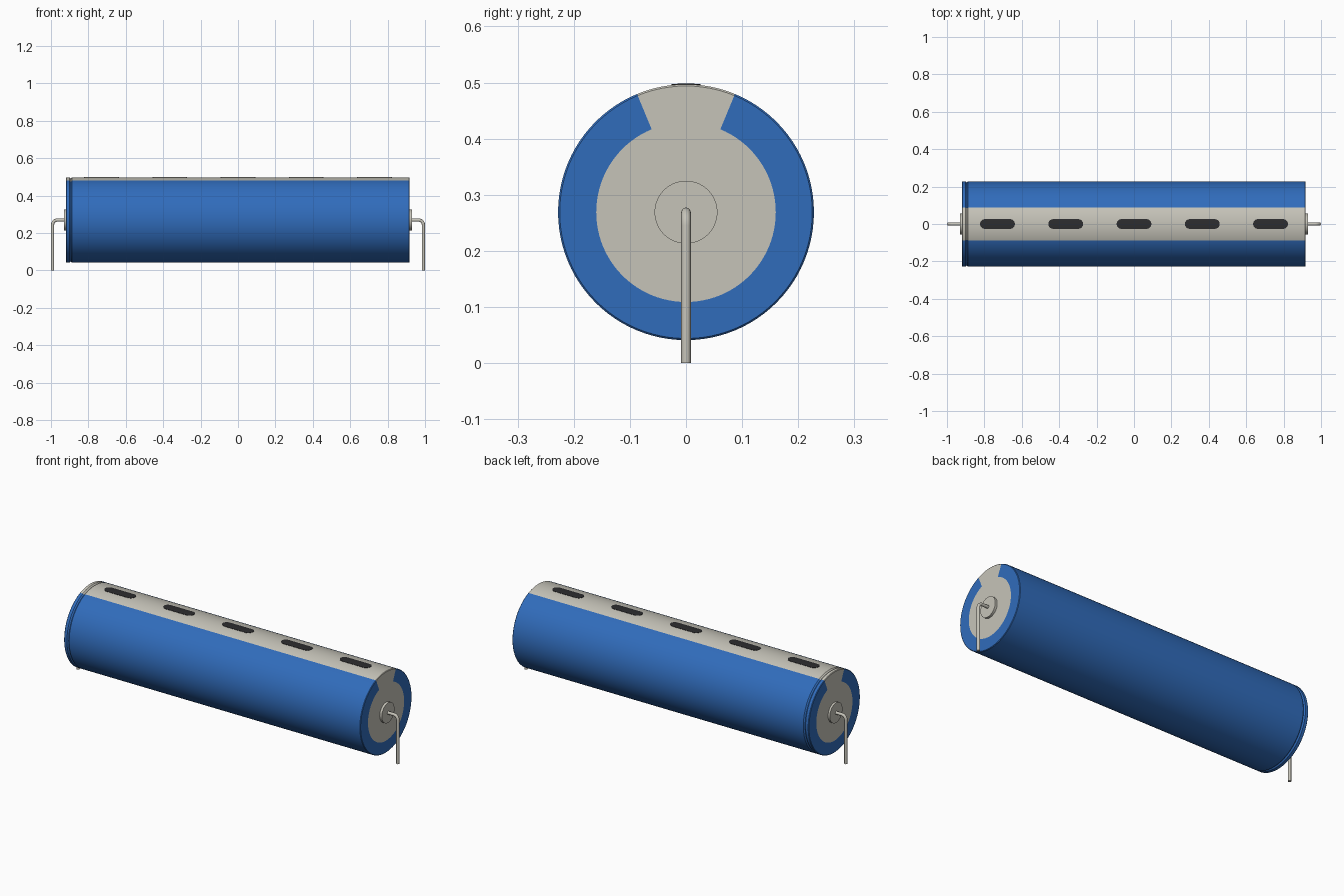
import bpy, bmesh, math

if "Cube" in bpy.data.objects:
    bpy.data.objects.remove(bpy.data.objects["Cube"], do_unlink=True)

AXIS_Z, RADIUS, SEGMENTS = 0.269, 0.228, 96
STRIPE_ANGLE = math.radians(22.5)


def material(name, rgb, roughness=0.5):
    m = bpy.data.materials.new(name)
    m.use_nodes = True
    m.diffuse_color = (*rgb, 1)
    bsdf = m.node_tree.nodes["Principled BSDF"]
    bsdf.inputs["Base Color"].default_value = (*rgb, 1)
    bsdf.inputs["Roughness"].default_value = roughness
    return m


BLUE = material("sleeve blue", (0.030, 0.150, 0.500))
SILVER = material("silver grey", (0.565, 0.550, 0.485))
DARK = material("mark charcoal", (0.026, 0.026, 0.028))


def finish(name, bm, mats):
    bmesh.ops.recalc_face_normals(bm, faces=bm.faces[:])
    mesh = bpy.data.meshes.new(name)
    bm.to_mesh(mesh)
    bm.free()
    for m in mats:
        mesh.materials.append(m)
    obj = bpy.data.objects.new(name, mesh)
    bpy.context.collection.objects.link(obj)
    smooth(obj)
    return obj


def smooth(obj):
    bpy.ops.object.select_all(action="DESELECT")
    obj.select_set(True)
    bpy.context.view_layer.objects.active = obj
    bpy.ops.object.shade_smooth_by_angle(angle=math.radians(35))


def lathe(profile):
    """Revolve (x, radius) points around the body axis and cap both ends."""
    bm = bmesh.new()
    rings = []
    for x, r in profile:
        rings.append([bm.verts.new((x, r * math.sin(2 * math.pi * i / SEGMENTS),
                                    AXIS_Z + r * math.cos(2 * math.pi * i / SEGMENTS)))
                      for i in range(SEGMENTS)])
    for a, b in zip(rings, rings[1:]):
        for i in range(SEGMENTS):
            j = (i + 1) % SEGMENTS
            bm.faces.new((a[i], a[j], b[j], b[i]))
    bm.faces.new(rings[0])
    bm.faces.new(rings[-1])
    return bm


# Body: can with a crimp groove near one end; stripe and end discs in silver
body = lathe([(-0.920, 0.160), (-0.920, 0.225), (-0.917, 0.228), (-0.901, 0.228),
              (-0.894, 0.222), (-0.887, 0.228), (0.915, 0.228), (0.918, 0.225),
              (0.918, 0.160)])
for f in body.faces:
    c = f.calc_center_median()
    in_stripe = abs(math.atan2(c.y, c.z - AXIS_Z)) < STRIPE_ANGLE
    f.material_index = 1 if in_stripe or len(f.verts) > 4 else 0
finish("capacitor_body", body, [BLUE, SILVER])


# Dark rounded dashes that follow the curve of the stripe
def dash(name, cx, half_len=0.093, half_w=0.026, rows=12):
    bm = bmesh.new()
    straight = half_len - half_w
    pairs = []
    for k in range(rows + 1):
        a = math.pi * (k / rows - 0.5)
        y = half_w * math.sin(a)
        half = straight + half_w * math.cos(a)
        z = AXIS_Z + math.sqrt(RADIUS ** 2 - y ** 2) + 0.0015
        pairs.append([bm.verts.new((cx + s * half, y, z)) for s in (-1, 1)])
    for p, q in zip(pairs, pairs[1:]):
        bm.faces.new((p[0], p[1], q[1], q[0]))
    top = bm.faces[:]
    base = bmesh.ops.extrude_face_region(bm, geom=top, use_keep_orig=True)
    for v in base["geom"]:
        if isinstance(v, bmesh.types.BMVert):
            v.co.z -= 0.004
    return finish(name, bm, [DARK])


for n in range(5):
    dash(f"stripe_dash_{n + 1}", (n - 2) * 0.365)


# Terminal hubs and bent wire leads at both ends
def lead(name, side):
    bend, end_x = 0.024, 0.991
    pts = [(0.90, AXIS_Z)]
    for k in range(9):
        a = math.pi / 2 * (1 - k / 8)
        pts.append((end_x - bend + bend * math.cos(a), AXIS_Z - bend + bend * math.sin(a)))
    pts.append((end_x, 0.0))
    curve = bpy.data.curves.new(name, "CURVE")
    curve.dimensions = "3D"
    curve.bevel_depth = 0.0085
    curve.bevel_resolution = 4
    curve.use_fill_caps = True
    spline = curve.splines.new("POLY")
    spline.points.add(len(pts) - 1)
    for p, (x, z) in zip(spline.points, pts):
        p.co = (side * x, 0, z, 1)
    curve.materials.append(SILVER)
    obj = bpy.data.objects.new(name, curve)
    bpy.context.collection.objects.link(obj)
    bpy.ops.object.select_all(action="DESELECT")
    obj.select_set(True)
    bpy.context.view_layer.objects.active = obj
    bpy.ops.object.convert(target="MESH")
    smooth(bpy.context.view_layer.objects.active)


for label, side in (("left", 1), ("right", -1)):
    hub = lathe([(side * 0.91, 0.056), (side * 0.931, 0.056)])
    finish(f"{label}_terminal_hub", hub, [SILVER])
    lead(f"{label}_wire_lead", side)
